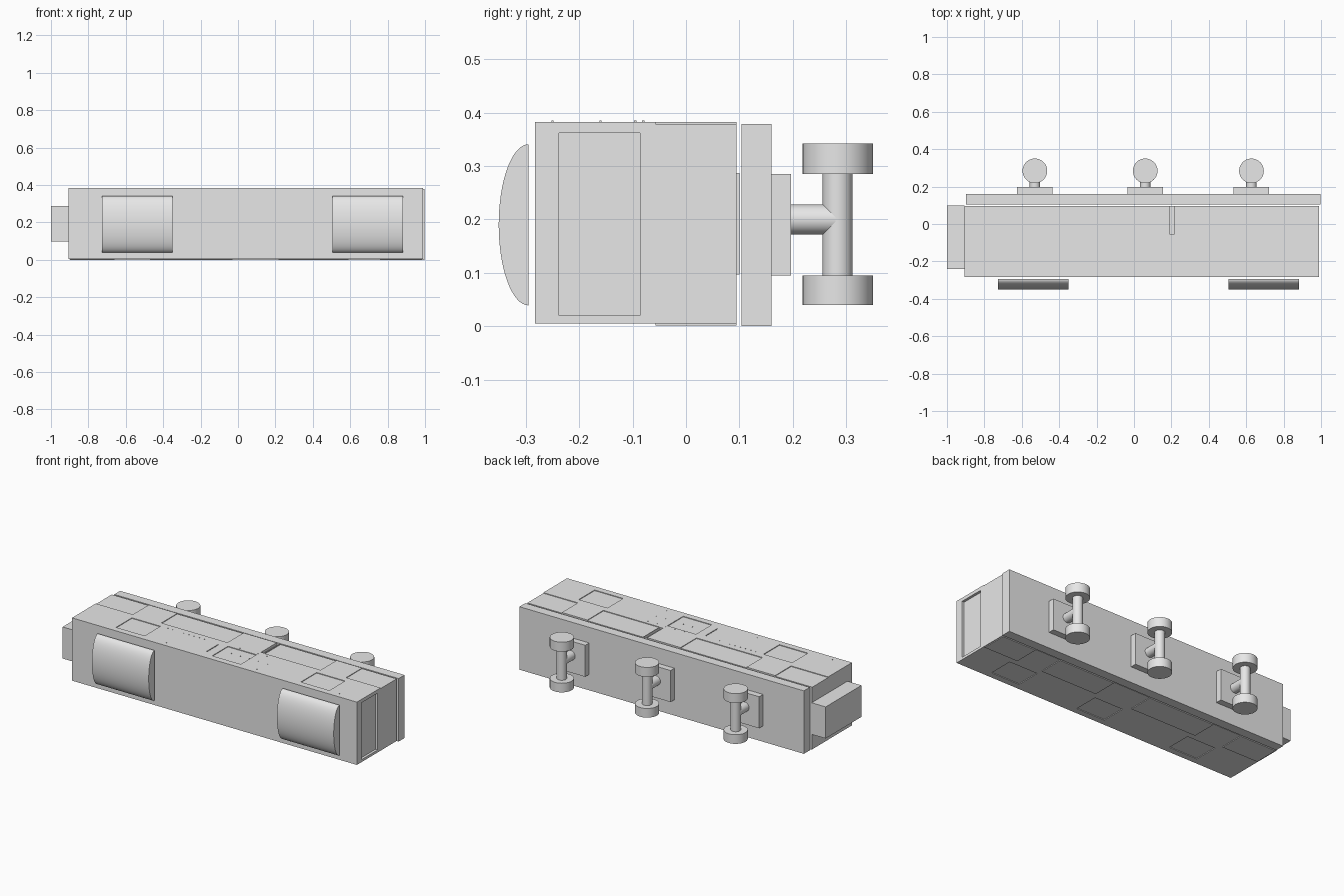
import bpy
import math
from mathutils import Matrix

cube = bpy.data.objects.get("Cube")
if cube:
    bpy.data.objects.remove(cube, do_unlink=True)

grey = bpy.data.materials.new("plain_grey")
grey.use_nodes = True
grey.diffuse_color = (0.8, 0.8, 0.8, 1)
grey.node_tree.nodes["Principled BSDF"].inputs["Base Color"].default_value = (0.8, 0.8, 0.8, 1)


def mesh_object(name, verts, faces):
    mesh = bpy.data.meshes.new(name)
    mesh.from_pydata(verts, [], faces)
    mesh.materials.append(grey)
    obj = bpy.data.objects.new(name, mesh)
    bpy.context.collection.objects.link(obj)
    return obj


def boxes(name, ranges):
    """One mesh made of boxes, each given as (x0, x1, y0, y1, z0, z1)."""
    verts, faces = [], []
    for x0, x1, y0, y1, z0, z1 in ranges:
        n = len(verts)
        verts += [(x, y, z) for z in (z0, z1) for x, y in ((x0, y0), (x1, y0), (x1, y1), (x0, y1))]
        faces += [(n + 3, n + 2, n + 1, n), (n + 4, n + 5, n + 6, n + 7)]
        for i in range(4):
            j = (i + 1) % 4
            faces.append((n + i, n + j, n + j + 4, n + i + 4))
    return mesh_object(name, verts, faces)


def prism(name, profile, start, end, frame):
    """Extrude a 2D profile along the local z of a frame."""
    n = len(profile)
    verts = [frame @ Matrix.Translation((a, b, h)).translation for h in (start, end) for a, b in profile]
    faces = [tuple(reversed(range(n))), tuple(range(n, 2 * n))]
    faces += [(i, (i + 1) % n, (i + 1) % n + n, i + n) for i in range(n)]
    return mesh_object(name, verts, faces)


def circle(radius, sides=32):
    return [(radius * math.cos(2 * math.pi * i / sides), radius * math.sin(2 * math.pi * i / sides))
            for i in range(sides)]


def smooth(obj):
    bpy.ops.object.select_all(action='DESELECT')
    obj.select_set(True)
    bpy.context.view_layer.objects.active = obj
    bpy.ops.object.shade_smooth_by_angle(angle=math.radians(30))


# Long body
BOTTOM, TOP = 0.005, 0.383
body = boxes("body", [(-0.907, 0.99, -0.283, 0.095, BOTTOM, TOP)])

# Shallow hatches and pockets sunk into the body
rear_panels = [(-0.95, -0.66), (-0.47, -0.03), (0.217, 0.59), (0.76, 1.05)]
front_pockets = [(-0.64, -0.45), (0.0, 0.19), (0.59, 0.78)]
cuts = []
for x0, x1 in rear_panels:
    cuts.append((x0, x1, -0.057, 0.12, TOP - 0.004, TOP + 0.05))
for x0, x1 in front_pockets:
    cuts.append((x0, x1, -0.245, -0.095, TOP - 0.004, TOP + 0.05))
    cuts.append((x0, x1, -0.245, -0.095, BOTTOM - 0.05, BOTTOM + 0.004))
cuts.append((0.192, 0.213, -0.055, 0.12, TOP - 0.015, TOP + 0.05))
cuts.append((-0.058, -0.053, -0.22, -0.11, TOP - 0.006, TOP + 0.05))
cuts.append((0.975, 1.05, -0.238, -0.086, 0.02, 0.362))

cutter = boxes("panel_cutter", cuts)
cutter.hide_render = True
mod = body.modifiers.new("panels", 'BOOLEAN')
mod.operation = 'DIFFERENCE'
mod.solver = 'EXACT'
mod.object = cutter
bpy.ops.object.select_all(action='DESELECT')
body.select_set(True)
bpy.context.view_layer.objects.active = body
bpy.ops.object.modifier_apply(modifier=mod.name)
bpy.data.objects.remove(cutter, do_unlink=True)

# Matching plates under the body
boxes("underside_plates", [(max(x0, -0.9), min(x1, 0.985), -0.057, 0.095, 0.001, BOTTOM + 0.001)
                           for x0, x1 in rear_panels])

# Tiny studs on the top
studs = [(-0.4 + 0.035 * i, -0.095) for i in range(8)]
studs += [(0.07 + 0.06 * i, y) for i in range(5) for y in (-0.16, -0.08)]
studs += [(x, -0.25) for x in (-0.8, -0.3, 0.3, 0.85)]
boxes("top_studs", [(x - 0.002, x + 0.002, y - 0.002, y + 0.002, TOP - 0.001, TOP + 0.002)
                    for x, y in studs])

# Back plate and end block
boxes("back_plate", [(-0.897, 0.997, 0.104, 0.16, 0.0, 0.379)])
boxes("end_block", [(-1.0, -0.906, -0.24, 0.1, 0.097, 0.287)])

# Curved front covers: half-ellipse profile swept along x
arc = [(-0.295 - 0.056 * math.sin(math.pi * i / 32), 0.19 + 0.151 * math.cos(math.pi * i / 32))
       for i in range(33)]
along_x = Matrix(((0, 0, 1, 0), (1, 0, 0, 0), (0, 1, 0, 0), (0, 0, 0, 1)))
for side, x0 in (("right", -0.727), ("left", 0.505)):
    smooth(prism("front_cover_" + side, arc, x0, x0 + 0.378, along_x))

# Back couplings: pad, stub, post and two end discs
for i, x in enumerate((-0.53, 0.06, 0.628), 1):
    boxes(f"coupling_pad_{i}", [(x - 0.095, x + 0.095, 0.159, 0.197, 0.095, 0.285)])
    along_y = Matrix.Translation((x, 0, 0.2)) @ Matrix.Rotation(-math.pi / 2, 4, 'X')
    upright = Matrix.Translation((x, 0.284, 0))
    smooth(prism(f"coupling_stub_{i}", circle(0.028), 0.196, 0.28, along_y))
    smooth(prism(f"coupling_post_{i}", circle(0.028), 0.09, 0.29, upright))
    smooth(prism(f"coupling_lower_disc_{i}", circle(0.066), 0.04, 0.095, upright))
    smooth(prism(f"coupling_upper_disc_{i}", circle(0.066), 0.285, 0.342, upright))
